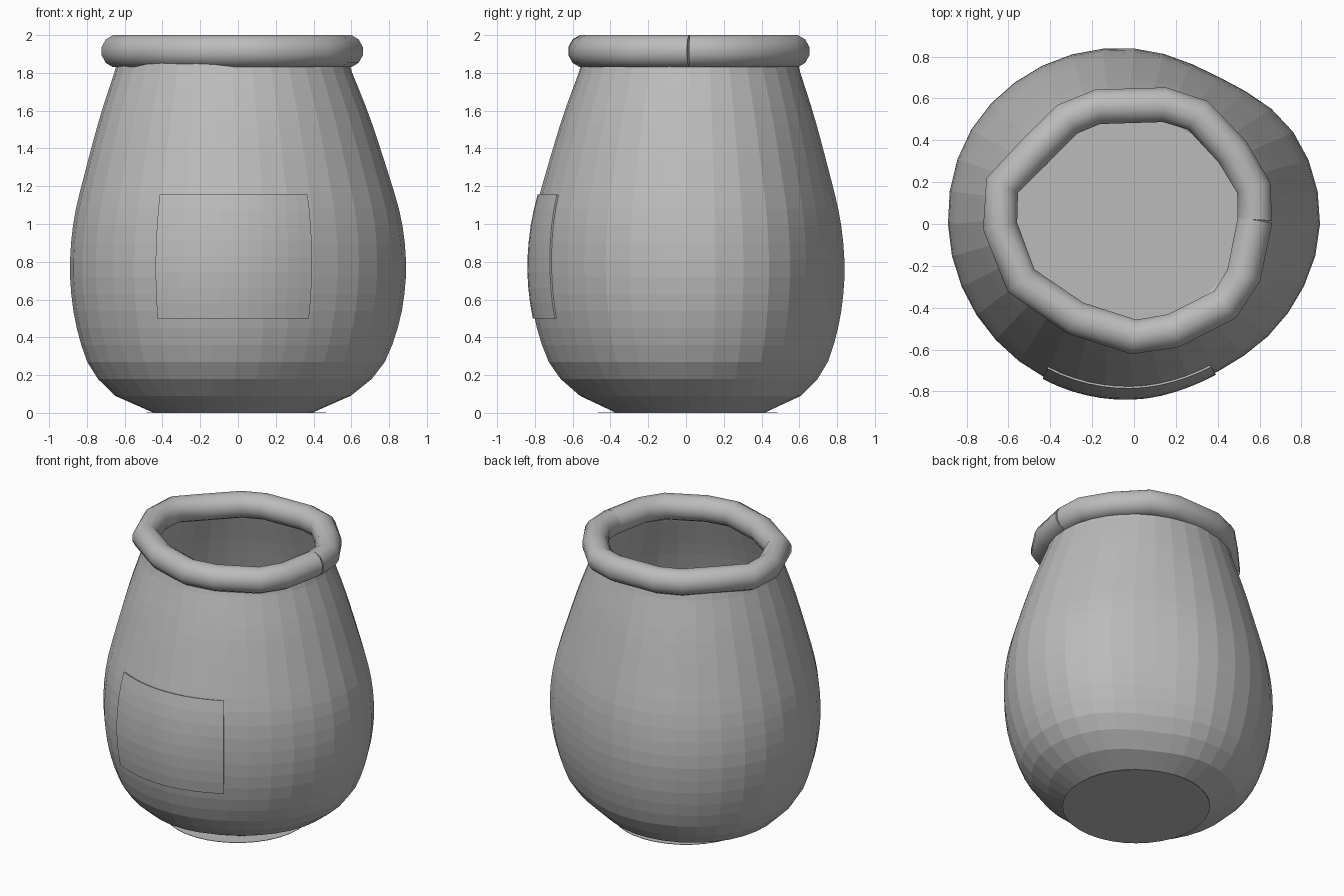
import bpy, bmesh, math
from mathutils import Vector

cube = bpy.data.objects.get("Cube")
if cube:
    bpy.data.objects.remove(cube, do_unlink=True)

clay = bpy.data.materials.new("grey clay")
clay.use_nodes = True
GREY = (0.5, 0.5, 0.5, 1)
clay.diffuse_color = GREY
clay.node_tree.nodes["Principled BSDF"].inputs["Base Color"].default_value = GREY

SEGMENTS = 36
# Hand-thrown outline: belly radius every 30 degrees
OUTLINE = [.89, .88, .81, .84, .875, .90, .89, .87, .85, .83, .81, .85]
# Share of the belly radius at each even step of height
STEP = .09
PROFILE = [.47, .70, .815, .885, .925, .955, .977, .991, .999, 1, .995, .984,
           .966, .941, .913, .885, .856, .826, .793, .757, .72, .69]


def spline(a, b, c, d, t):
    return b + .5 * t * (c - a + t * (2*a - 5*b + 4*c - d + t * (3*(b - c) + d - a)))


def belly_radius(angle):
    u = math.degrees(angle) % 360 / 30
    i = int(u)
    return spline(*(OUTLINE[(i + k) % 12] for k in (-1, 0, 1, 2)), u - i)


def wall_point(angle, z, offset=0):
    """Point on the jar wall: the uneven belly turns into an oval neck."""
    i = min(int(z / STEP + 1e-6), len(PROFILE) - 2)
    share = PROFILE[i] + (PROFILE[i + 1] - PROFILE[i]) * (z / STEP - i)
    neck = min(max((z - .75) / 1.05, 0), 1)
    oval = .845 + .03 * math.cos(2 * angle)
    r = (belly_radius(angle) * (1 - neck) + oval * neck) * share + offset
    lean = min((1 - share) / .3, 1)
    return Vector((r * math.cos(angle) - .027 * lean, r * math.sin(angle) + .02 * lean, z))


def loft(name, rings, closed=True, caps=()):
    """Join rows of points with quads, and cap the chosen rows."""
    bm = bmesh.new()
    rows = [[bm.verts.new(p) for p in ring] for ring in rings]
    n = len(rows[0])
    for a, b in zip(rows, rows[1:]):
        for i in range(n if closed else n - 1):
            j = (i + 1) % n
            bm.faces.new((a[i], a[j], b[j], b[i]))
    for c in caps:
        bm.faces.new(rows[c])
    if len(caps) == 2:
        bmesh.ops.recalc_face_normals(bm, faces=bm.faces)
    mesh = bpy.data.meshes.new(name)
    bm.to_mesh(mesh)
    bm.free()
    mesh.materials.append(clay)
    obj = bpy.data.objects.new(name, mesh)
    bpy.context.collection.objects.link(obj)
    return obj


# Jar body: a thin wall, open at the mouth
angles = [math.tau * i / SEGMENTS for i in range(SEGMENTS)]
loft("jar_body", [[wall_point(a, STEP * i) for a in angles] for i in range(len(PROFILE))])

# Flat floor inside, and a thin foot plate under the base
loft("inner_floor", [[wall_point(a, .06) for a in angles]], closed=False, caps=(0,))
foot = [[(.475 * math.cos(a) - .01, .475 * math.sin(a) + .01, z) for a in angles]
        for z in (0, .003)]
loft("foot_plate", foot, caps=(0, -1))

# Label plate wrapped around the front
label_angles = [math.radians(-120.5 + 59 * i / 12) for i in range(13)]
label_rows = [[wall_point(a, .5 + .655 * k / 8, .01) for a in label_angles] for k in range(9)]
label = loft("front_label", label_rows, closed=False)
thick = label.modifiers.new("thickness", 'SOLIDIFY')
thick.thickness = .0095
thick.offset = -1

# Rolled rim: a coil bent round the mouth with a narrow seam on the left side
PATH = [(.578, .02), (.572, .175), (.47, .345), (.305, .52), (.145, .57), (-.175, .56),
        (-.32, .5), (-.48, .34), (-.63, .185), (-.64, -.01), (-.54, -.27), (-.28, -.45),
        (0, -.54), (.19, -.51), (.435, -.385), (.525, -.245), (.578, .02)]
SIDES = 12
coil = []
for i, p in enumerate(PATH):
    ends = i in (0, len(PATH) - 1)
    before = Vector(PATH[-2] if ends else PATH[i - 1])
    after = Vector(PATH[1] if ends else PATH[i + 1])
    d = (after - before).normalized()
    out = Vector((d.y, -d.x))
    ring = []
    for k in range(SIDES):
        t = math.tau * (k + .5) / SIDES
        q = Vector(p) + out * .086 * math.cos(t)
        if ends:
            q.y += (.006 if i == 0 else -.006) * max(0, math.cos(t))
        ring.append((q.x, q.y, 1.915 + .088 * math.sin(t)))
    coil.append(ring)
rim = loft("rolled_rim", coil, caps=(0, -1))

bpy.ops.object.select_all(action='DESELECT')
rim.select_set(True)
bpy.context.view_layer.objects.active = rim
bpy.ops.object.shade_smooth_by_angle(angle=math.radians(50))
